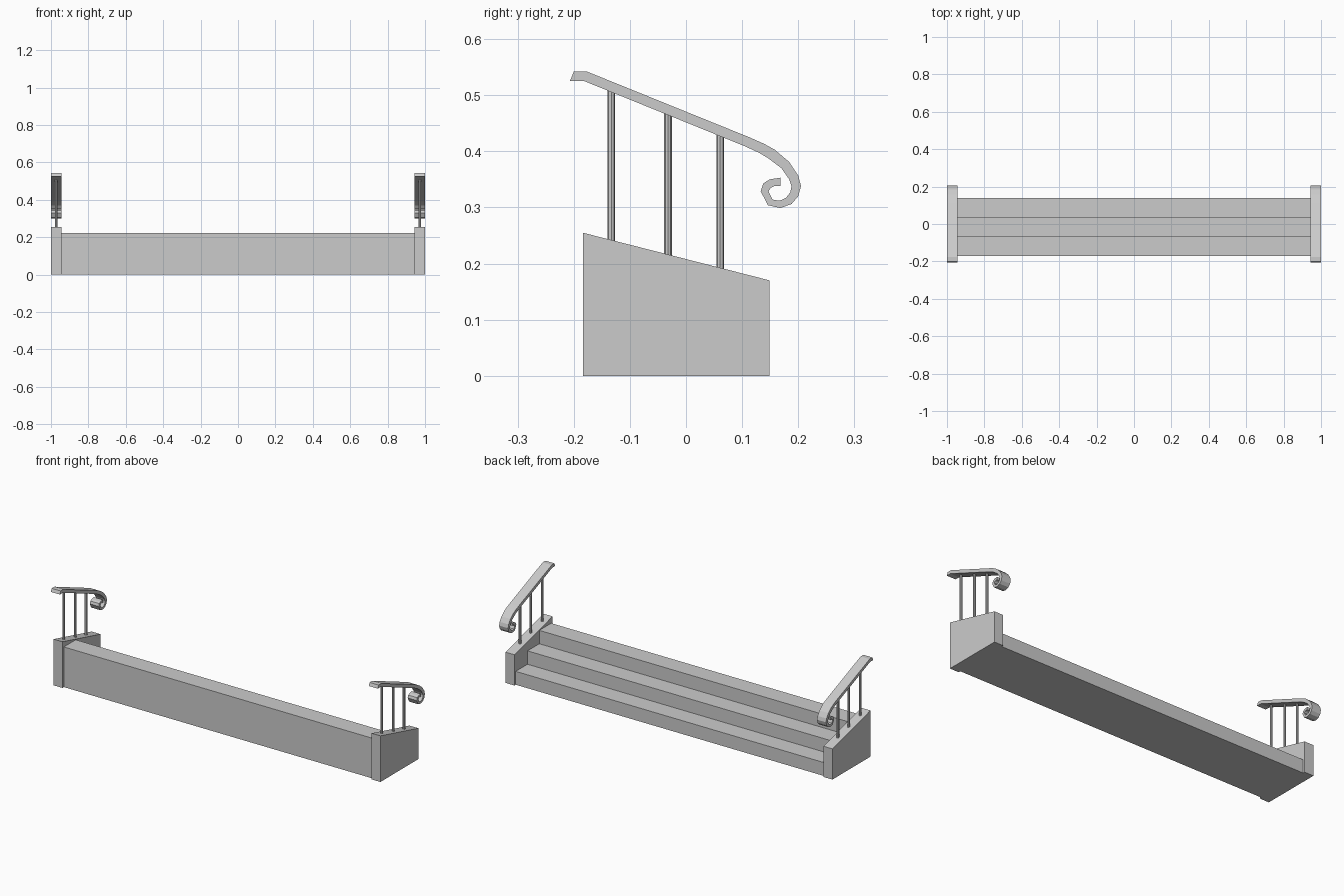
import bpy, bmesh

if "Cube" in bpy.data.objects:
    bpy.data.objects.remove(bpy.data.objects["Cube"])

WALL_IN, WALL_OUT = 0.945, 1.0
MID = (WALL_IN + WALL_OUT) / 2


def finish(name, bm):
    bmesh.ops.recalc_face_normals(bm, faces=bm.faces)
    mesh = bpy.data.meshes.new(name)
    bm.to_mesh(mesh)
    bm.free()
    obj = bpy.data.objects.new(name, mesh)
    bpy.context.collection.objects.link(obj)
    return obj


def prism(name, profile, x0, x1):
    """Extrude a closed (y, z) profile along x."""
    bm = bmesh.new()
    face = bm.faces.new([bm.verts.new((x0, y, z)) for y, z in profile])
    ext = bmesh.ops.extrude_face_region(bm, geom=[face])
    verts = [v for v in ext["geom"] if isinstance(v, bmesh.types.BMVert)]
    bmesh.ops.translate(bm, verts=verts, vec=(x1 - x0, 0, 0))
    return finish(name, bm)


def band(name, outer, inner, x0, x1):
    """Rectangular strip swept between two matching (y, z) edges."""
    bm = bmesh.new()
    rings = [[bm.verts.new((x, y, z)) for x, (y, z) in
              ((x0, o), (x1, o), (x1, i), (x0, i))]
             for o, i in zip(outer, inner)]
    for a, b in zip(rings, rings[1:]):
        for k in range(4):
            n = (k + 1) % 4
            bm.faces.new((a[k], a[n], b[n], b[k]))
    bm.faces.new(rings[0])
    bm.faces.new(rings[-1][::-1])
    return finish(name, bm)


# Three steps descending toward +y
prism("steps", [(-0.172, 0), (0.138, 0), (0.138, 0.074), (0.035, 0.074),
                (0.035, 0.148), (-0.068, 0.148), (-0.068, 0.222),
                (-0.172, 0.222)], -WALL_IN, WALL_IN)

# Handrail edges: straight slope ending in a scroll
outer = [(-.200, .542), (-.176, .542), (.113, .425), (.140, .413), (.158, .403),
         (.184, .381), (.200, .357), (.205, .338), (.200, .320), (.188, .306),
         (.168, .299), (.146, .304), (.133, .329), (.138, .343), (.149, .350),
         (.168, .353)]
inner = [(-.207, .525), (-.181, .525), (.105, .409), (.131, .397), (.146, .388),
         (.170, .370), (.184, .350), (.188, .338), (.186, .327), (.178, .317),
         (.167, .312), (.154, .314), (.147, .329), (.151, .335), (.157, .338),
         (.168, .338)]

for side, s in (("right", 1), ("left", -1)):
    x0, x1 = sorted((s * WALL_IN, s * WALL_OUT))
    # Sloped side wall
    prism(f"side_wall_{side}", [(-0.184, 0), (0.149, 0), (0.149, 0.170),
                                (-0.184, 0.255)], x0, x1)
    # Scrolled handrail
    band(f"handrail_{side}", outer, inner, x0, x1)
    # Balusters running from the wall up into the rail
    for n, y in enumerate((-0.133, -0.032, 0.061), 1):
        low = 0.202 - 0.255 * y
        high = 0.460 - 0.406 * y
        bpy.ops.mesh.primitive_cylinder_add(
            vertices=8, radius=0.0068, depth=high - low,
            location=(s * MID, y, (low + high) / 2))
        bpy.context.object.name = f"baluster_{side}_{n}"
